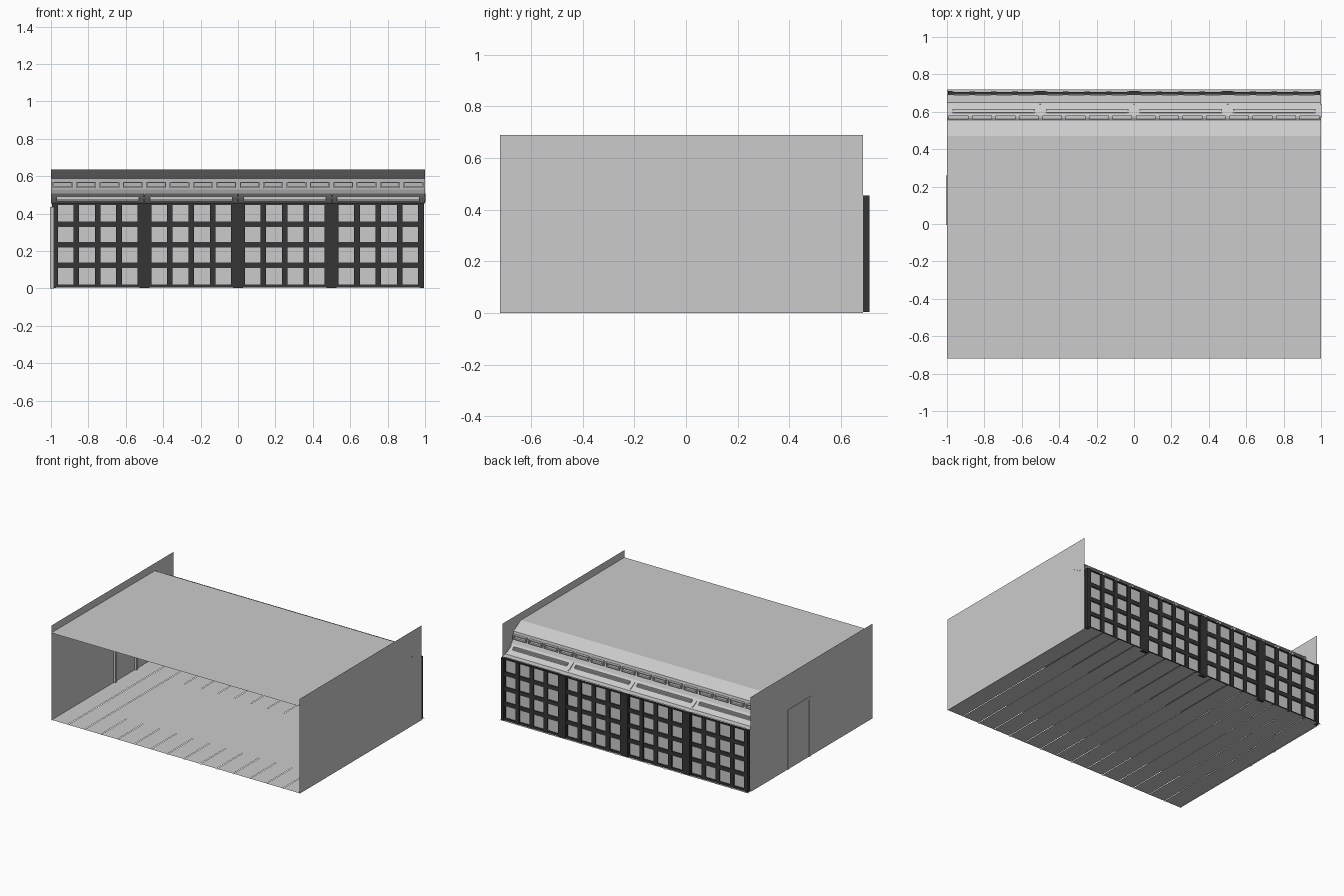
import bpy, bmesh
from mathutils import Vector

if "Cube" in bpy.data.objects:
    bpy.data.objects.remove(bpy.data.objects["Cube"])

dark = bpy.data.materials.new("dark_metal")
dark.diffuse_color = (0.035, 0.035, 0.035, 1)
dark.use_nodes = True
dark.node_tree.nodes["Principled BSDF"].inputs["Base Color"].default_value = dark.diffuse_color


def finish(name, bm, mat=None):
    me = bpy.data.meshes.new(name)
    bm.to_mesh(me)
    bm.free()
    ob = bpy.data.objects.new(name, me)
    bpy.context.collection.objects.link(ob)
    if mat:
        me.materials.append(mat)
    return ob


def box(bm, x0, x1, y0, y1, z0, z1):
    vs = bmesh.ops.create_cube(bm, size=1)["verts"]
    for v in vs:
        v.co = Vector(((x0 + x1) / 2 + v.co.x * (x1 - x0),
                       (y0 + y1) / 2 + v.co.y * (y1 - y0),
                       (z0 + z1) / 2 + v.co.z * (z1 - z0)))
    return vs


def sheet(bm, x0, x1, profile):
    # strip of faces following a (y, z) profile, extended along x
    rows = [(bm.verts.new((x0, y, z)), bm.verts.new((x1, y, z))) for y, z in profile]
    for (a, b), (c, d) in zip(rows, rows[1:]):
        bm.faces.new((a, b, d, c))


def poly(bm, pts):
    return bm.faces.new([bm.verts.new(p) for p in pts])


# side walls, thin sheets
for name, x in (("left_wall", -1), ("right_wall", 1)):
    bm = bmesh.new()
    poly(bm, [(x, -.72, 0), (x, .685, 0), (x, .685, .69), (x, -.72, .69)])
    finish(name, bm)

# plank floor with narrow joints
bm = bmesh.new()
n = 15
for i in range(n):
    x0 = -1 + 2 * i / n
    x1 = x0 + 2 / n
    g = .003
    sheet(bm, x0 + g, x1 - g, [(-.72, .004), (.72, .004)])
    sheet(bm, x0 - (g if i else 0), x0 + g, [(-.72, 0), (.72, 0)])
sheet(bm, 1 - g, 1, [(-.72, 0), (.72, 0)])
finish("plank_floor", bm)

# floor mat
bm = bmesh.new()
sheet(bm, -.7, .74, [(-.43, .007), (.24, .007)])
finish("floor_mat", bm)

# ceiling, sloped bulkhead and cove down to the window head
bm = bmesh.new()
sheet(bm, -1, 1, [(-.72, .637), (.47, .635), (.557, .588), (.568, .53),
                  (.578, .507), (.60, .487), (.645, .462), (.65, .457), (.69, .455)])
finish("ceiling", bm)

# row of recessed vents on the bulkhead
bm = bmesh.new()
for i in range(16):
    xc = -.9375 + i * .125
    x0, x1 = xc - .053, xc + .053
    y0, y1, z0, z1 = .552, .580, .538, .570
    t = .007
    box(bm, x0, x1, y0, y1, z0, z0 + t)
    box(bm, x0, x1, y0, y1, z1 - t, z1)
    box(bm, x0, x0 + t, y0, y1, z0 + t, z1 - t)
    box(bm, x1 - t, x1, y0, y1, z0 + t, z1 - t)
finish("vents", bm)

# cove panel ribs and long slot trims
bm = bmesh.new()
for x in (-1, -.5, 0, .5, 1):
    a, b = max(x - .004, -1), min(x + .004, 1.003)
    pts = [(.57, .510), (.64, .470), (.642, .462), (.636, .462), (.57, .500)]
    fa = poly(bm, [(a, y, z) for y, z in pts])
    ext = bmesh.ops.extrude_face_region(bm, geom=[fa])
    for v in ext["geom"]:
        if isinstance(v, bmesh.types.BMVert):
            v.co.x = b
finish("cove_ribs", bm)

bm = bmesh.new()
for xc in (-.75, -.25, .25, .75):
    box(bm, xc - .22, xc + .22, .594, .600, .474, .497)
    box(bm, xc - .22, xc + .22, .608, .614, .468, .489)
    box(bm, xc - .22, xc - .214, .600, .608, .472, .493)
    box(bm, xc + .214, xc + .22, .600, .608, .472, .493)
finish("light_slots", bm)

# window wall: pillars, mullions and rails
bm = bmesh.new()
for x in (-.5, 0, .5):
    box(bm, x - .027, x + .027, .685, .711, .003, .455)
box(bm, -.995, -.972, .685, .711, .003, .455)
box(bm, .972, .995, .685, .711, .003, .455)
finish("window_pillars", bm, dark)

bm = bmesh.new()
for xc in (-.75, -.25, .25, .75):
    for i in range(5):
        x = xc + (i - 2) * .114
        box(bm, x - .015, x + .015, .69, .708, .005, .45)
    for k in range(5):
        z = max(.012, .013 + k * .11)
        h = .008 if k in (0, 4) else .015
        box(bm, xc - .225, xc + .225, .692, .706, max(z - h, .004), min(z + h, .453))
finish("window_bars", bm, dark)

# glazing
bm = bmesh.new()
sheet(bm, -.985, .985, [(.699, .005), (.699, .45)])
finish("window_glass", bm)

# door frame in the left wall
bm = bmesh.new()
box(bm, -1.004, -.985, -.005, .015, 0, .435)
box(bm, -1.004, -.985, .238, .258, 0, .435)
box(bm, -1.004, -.985, .015, .238, .415, .435)
finish("door_frame", bm)
